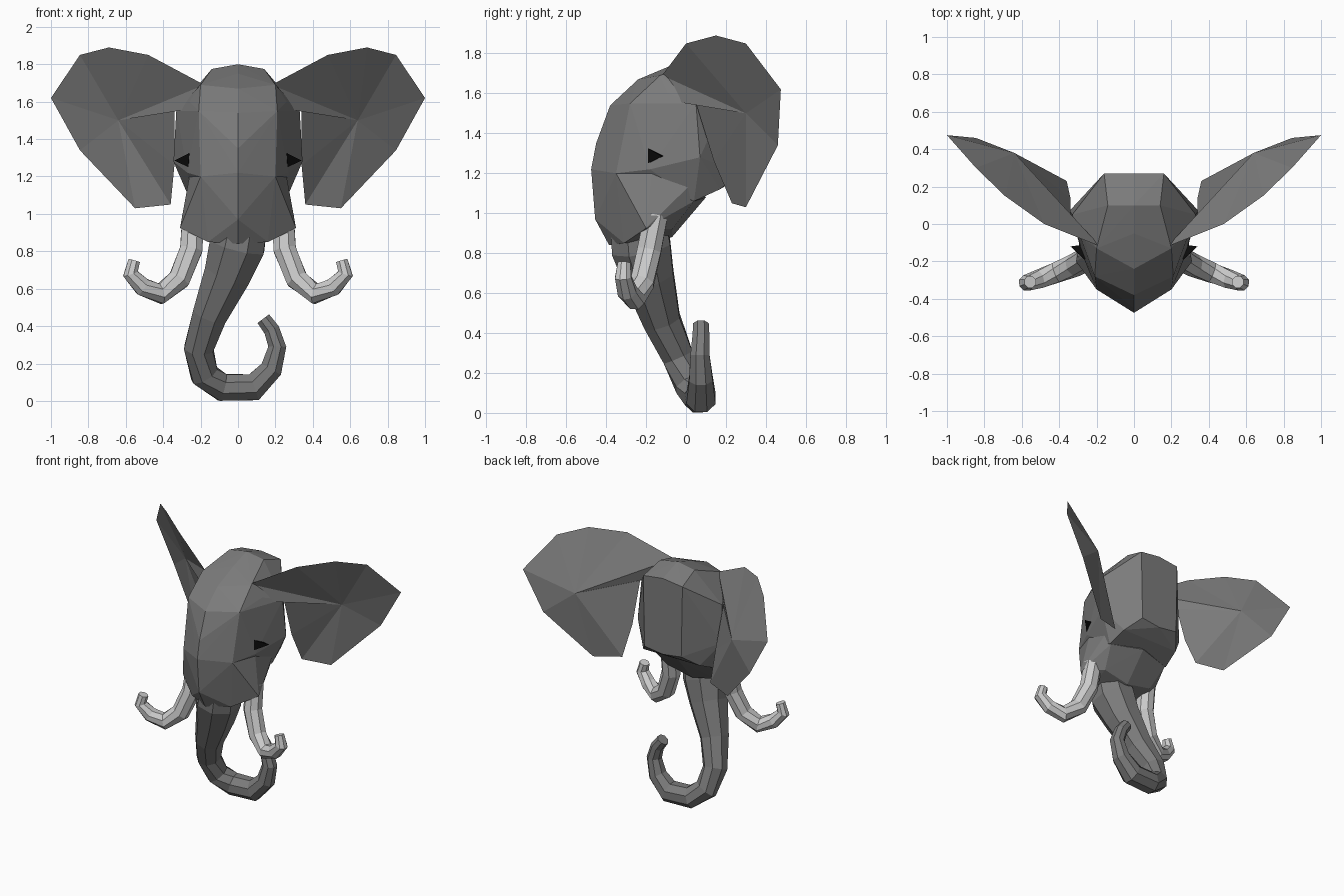
import bpy, bmesh, math
from mathutils import Vector

if "Cube" in bpy.data.objects:
    bpy.data.objects.remove(bpy.data.objects["Cube"])


def material(name, v):
    m = bpy.data.materials.new(name)
    m.diffuse_color = (v, v, v, 1)
    m.use_nodes = True
    m.node_tree.nodes["Principled BSDF"].inputs["Base Color"].default_value = m.diffuse_color
    return m


HIDE, IVORY, BLACK = material("hide", 0.2), material("ivory", 0.8), material("eye_black", 0.003)


def finish(name, bm, mat):
    bmesh.ops.recalc_face_normals(bm, faces=bm.faces[:])
    me = bpy.data.meshes.new(name)
    bm.to_mesh(me)
    bm.free()
    ob = bpy.data.objects.new(name, me)
    bpy.context.collection.objects.link(ob)
    me.materials.append(mat)


def hull(name, pts, mat=HIDE):
    bm = bmesh.new()
    for p in pts:
        bm.verts.new(p)
    bmesh.ops.convex_hull(bm, input=bm.verts[:])
    loose = [v for v in bm.verts if not v.link_faces]
    bmesh.ops.delete(bm, geom=loose, context='VERTS')
    finish(name, bm, mat)


def mirrored(pts):
    return pts + [(-x, y, z) for x, y, z in pts if x > 0]


def tube(name, path, sides, mat=HIDE):
    """Tapered faceted tube; path entries are x, y, z, radius."""
    bm = bmesh.new()
    c = [Vector(p[:3]) for p in path]
    rings = []
    for i, p in enumerate(path):
        t = (c[min(i + 1, len(c) - 1)] - c[max(i - 1, 0)]).normalized()
        v = Vector((0, 1, 0))
        v = (v - t * v.dot(t)).normalized()
        u = v.cross(t)
        ring = []
        for k in range(sides):
            a = 2 * math.pi * (k + 0.5) / sides
            ring.append(bm.verts.new(c[i] + p[3] * (math.cos(a) * u + math.sin(a) * v)))
        rings.append(ring)
    for a, b in zip(rings, rings[1:]):
        for k in range(sides):
            n = (k + 1) % sides
            bm.faces.new((a[k], a[n], b[n], b[k]))
    bm.faces.new(rings[0])
    bm.faces.new(rings[-1])
    finish(name, bm, mat)


# Cranium with flat back
hull("cranium", mirrored([
    (0, -.05, 1.75), (0, .1, 1.80), (.14, .1, 1.775), (0, -.24, 1.67), (.2, -.13, 1.69),
    (0, -.38, 1.54), (.21, -.28, 1.55), (0, -.45, 1.35), (0, -.475, 1.22), (.2, -.35, 1.2),
    (.26, -.09, 1.6), (.33, .05, 1.55), (.345, .07, 1.28), (.27, -.18, 1.22),
    (.16, .27, 1.72), (0, .27, 1.74), (.15, .27, 1.2), (0, .27, 1.18),
    (.23, .17, 1.12), (.25, .04, 1.06)]))

# Muzzle and cheeks
hull("muzzle", mirrored([
    (0, -.475, 1.22), (.2, -.35, 1.2), (.26, -.17, 1.2), (.27, .02, 1.14), (.24, .04, 1.06),
    (0, -.455, .97), (0, -.385, .84), (.16, -.31, .85), (.31, -.2, .925), (.2, -.07, .92),
    (0, -.07, .88), (0, .1, 1.08)]))

# Curling trunk
tube("trunk", [
    (.02, -.24, .97, .15), (-.005, -.225, .83, .16), (-.055, -.185, .68, .135),
    (-.15, -.12, .46, .1), (-.21, -.04, .28, .084), (-.18, .02, .14, .08),
    (-.085, .065, .073, .079), (.085, .075, .073, .079), (.178, .075, .17, .064),
    (.21, .07, .29, .052), (.18, .075, .38, .046), (.135, .075, .44, .042)], 8)

EAR_RIM = [
    (.18, -.12, 1.69), (.48, 0, 1.85), (.69, .15, 1.89), (.845, .3, 1.85), (1, .475, 1.62),
    (.845, .46, 1.34), (.55, .3, 1.03), (.36, .23, 1.05), (.34, .14, 1.26),
    (.34, .05, 1.55), (.2, -.12, 1.57)]
TUSK = [
    (.24, -.15, .99, .063), (.25, -.185, .81, .065), (.315, -.22, .65, .063),
    (.415, -.26, .572, .058), (.51, -.295, .61, .052), (.575, -.315, .68, .044),
    (.555, -.31, .75, .034)]

for side, s in (("right", 1), ("left", -1)):
    # Dished ear: front and back fans sharing one rim
    bm = bmesh.new()
    rim = [bm.verts.new((s * x, y, z)) for x, y, z in EAR_RIM]
    for hub_y in (.30, .38):
        hub = bm.verts.new((s * .64, hub_y, 1.5))
        for a, b in zip(rim, rim[1:] + rim[:1]):
            bm.faces.new((a, b, hub))
    finish(side + "_ear", bm, HIDE)

    # Upturned tusk
    tube(side + "_tusk", [(s * x, y, z, r) for x, y, z, r in TUSK], 8, IVORY)

    # Triangular eye
    hull(side + "_eye", [(s * x, y, z) for x, y, z in (
        (.265, -.19, 1.25), (.262, -.19, 1.325), (.34, -.12, 1.285), (.2, -.1, 1.29))], BLACK)
